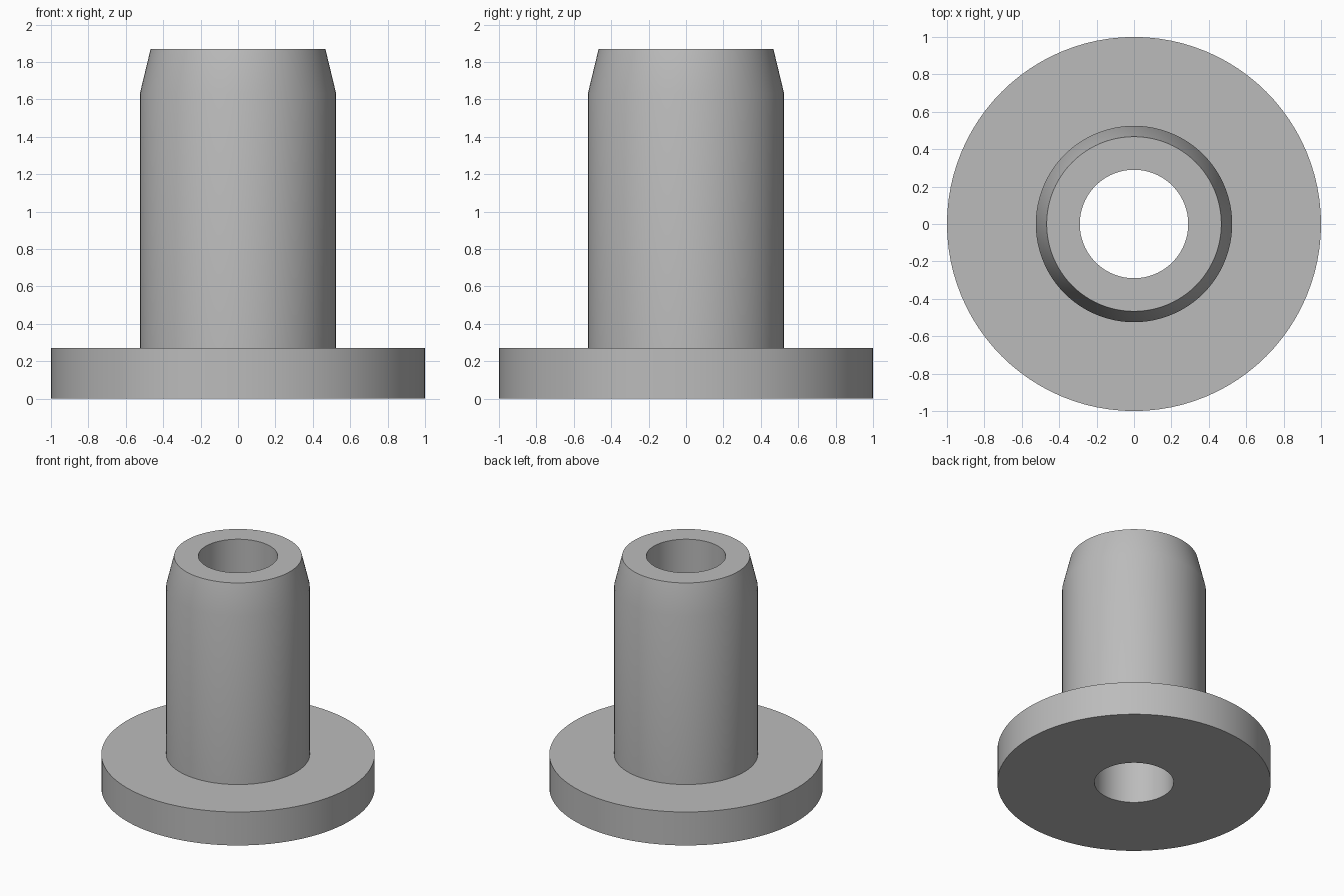
import bpy
import bmesh
import math

cube = bpy.data.objects.get("Cube")
if cube:
    bpy.data.objects.remove(cube, do_unlink=True)

SEGMENTS = 96

# Plain grey material
grey = bpy.data.materials.new("plain_grey")
grey.use_nodes = True
colour = (0.5, 0.5, 0.5, 1.0)
grey.diffuse_color = colour
grey.node_tree.nodes["Principled BSDF"].inputs["Base Color"].default_value = colour


def lathe(name, profile, material):
    """Spin a closed (radius, height) profile round the z axis."""
    bm = bmesh.new()
    rings = []
    for i in range(SEGMENTS):
        a = math.tau * i / SEGMENTS
        rings.append([bm.verts.new((r * math.cos(a), r * math.sin(a), z))
                      for r, z in profile])
    count = len(profile)
    for i, ring in enumerate(rings):
        following = rings[(i + 1) % SEGMENTS]
        for j in range(count):
            k = (j + 1) % count
            bm.faces.new((ring[j], following[j], following[k], ring[k]))
    bmesh.ops.recalc_face_normals(bm, faces=bm.faces)
    mesh = bpy.data.meshes.new(name)
    bm.to_mesh(mesh)
    bm.free()
    mesh.materials.append(material)
    obj = bpy.data.objects.new(name, mesh)
    bpy.context.collection.objects.link(obj)
    bpy.ops.object.select_all(action="DESELECT")
    obj.select_set(True)
    bpy.context.view_layer.objects.active = obj
    bpy.ops.object.shade_smooth_by_angle(angle=math.radians(30))
    return obj


# Flanged sleeve: wide base disc, tapered tube and through bore
BORE, TUBE, TIP, FLANGE = 0.29, 0.525, 0.467, 1.0
lathe("flanged_bushing", [
    (BORE, 0), (FLANGE, 0), (FLANGE, 0.27), (TUBE, 0.27),
    (TUBE, 1.63), (TIP, 1.87), (BORE, 1.87),
], grey)
